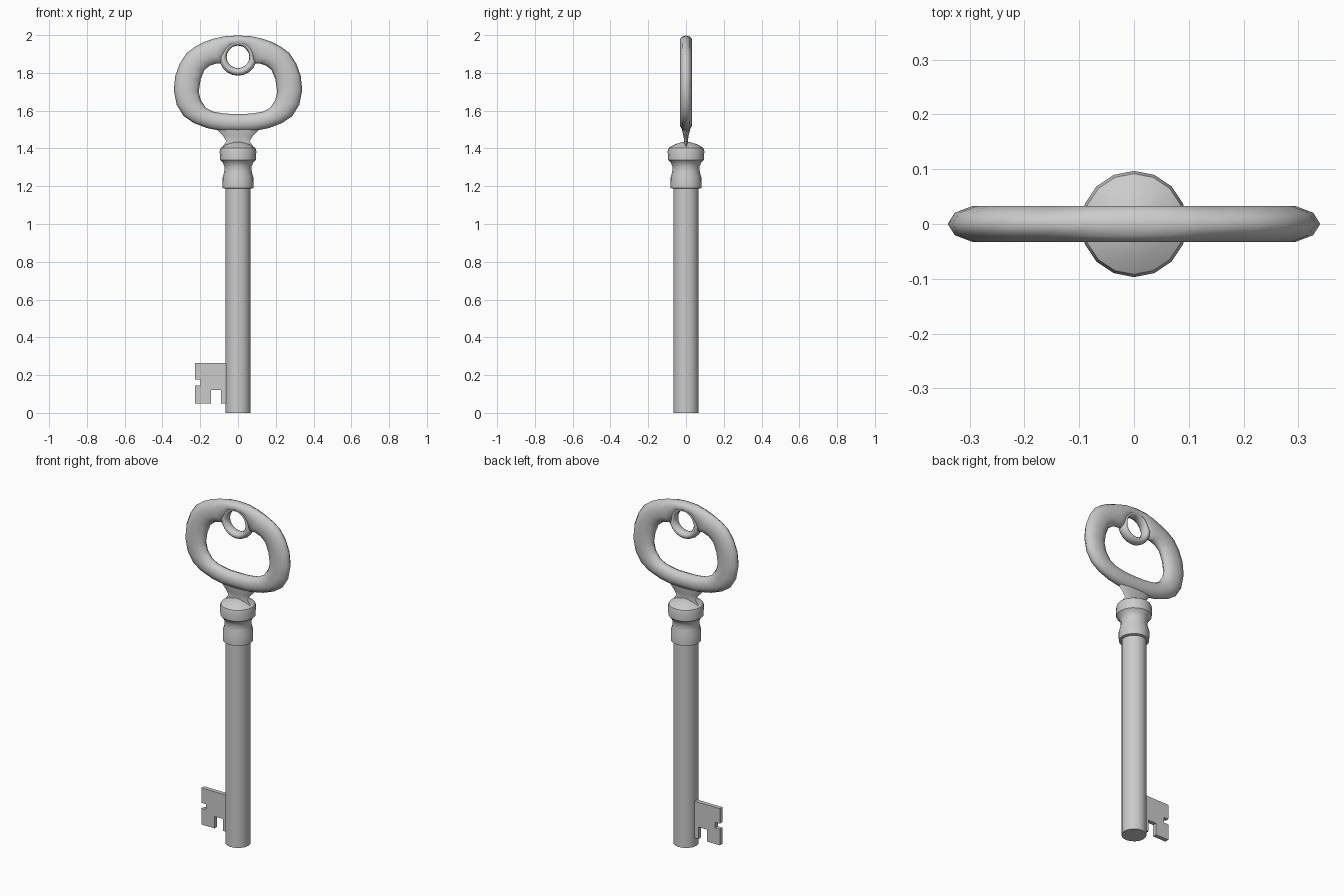
import bpy, math
from math import sin, cos, pi

if "Cube" in bpy.data.objects:
    bpy.data.objects.remove(bpy.data.objects["Cube"])


def make(name, verts, faces, angle=40):
    me = bpy.data.meshes.new(name)
    me.from_pydata(verts, [], faces)
    ob = bpy.data.objects.new(name, me)
    bpy.context.collection.objects.link(ob)
    bpy.ops.object.select_all(action='DESELECT')
    ob.select_set(True)
    bpy.context.view_layer.objects.active = ob
    bpy.ops.object.mode_set(mode='EDIT')
    bpy.ops.mesh.select_all(action='SELECT')
    bpy.ops.mesh.normals_make_consistent(inside=False)
    bpy.ops.object.mode_set(mode='OBJECT')
    bpy.ops.object.shade_smooth_by_angle(angle=math.radians(angle))
    return ob


def loft(name, rings, closed=False, angle=40):
    """Skin a list of equal-sized rings; cap the ends unless closed."""
    n, m = len(rings[0]), len(rings)
    verts = [v for r in rings for v in r]
    faces = []
    for i in range(m if closed else m - 1):
        a, b = i * n, (i + 1) % m * n
        faces += [(a + j, a + (j + 1) % n, b + (j + 1) % n, b + j) for j in range(n)]
    if not closed:
        faces += [tuple(range(n)), tuple(range((m - 1) * n, m * n))]
    return make(name, verts, faces, angle)


def lathe(name, profile, n=16):
    return loft(name, [[(r * cos(2 * pi * k / n), r * sin(2 * pi * k / n), z)
                        for k in range(n)] for r, z in profile])


def section(outer, inner, depth, n=10):
    """Elliptical section spanning an outer and an inner point in the xz plane."""
    ring = []
    for k in range(n):
        t = 2 * pi * k / n
        f = (1 + cos(t)) / 2
        ring.append((inner[0] + (outer[0] - inner[0]) * f, depth * sin(t) / sin(0.4 * pi) if n == 10 else depth * sin(t),
                     inner[1] + (outer[1] - inner[1]) * f))
    return ring


# Shaft and turned collar
lathe("shaft", [(0.067, 0), (0.067, 1.22)])
lathe("collar", [(0.06, 1.185), (0.081, 1.19), (0.082, 1.245), (0.073, 1.275), (0.072, 1.305),
                 (0.08, 1.325), (0.095, 1.34), (0.097, 1.385), (0.092, 1.403),
                 (0.06, 1.422), (0.015, 1.435)])

# Bow: outer and inner outline points of the right half, top to bottom
half = [((0, 1.998), (0, 1.945)), ((0.07, 1.994), (0.035, 1.936)),
        ((0.125, 1.982), (0.06, 1.90)), ((0.175, 1.966), (0.083, 1.848)),
        ((0.225, 1.94), (0.115, 1.85)), ((0.272, 1.905), (0.15, 1.838)),
        ((0.308, 1.85), (0.178, 1.815)), ((0.332, 1.785), (0.198, 1.765)),
        ((0.34, 1.71), (0.208, 1.70)), ((0.325, 1.632), (0.197, 1.655)),
        ((0.288, 1.572), (0.17, 1.615)), ((0.235, 1.535), (0.13, 1.594)),
        ((0.165, 1.508), (0.08, 1.586)), ((0.09, 1.493), (0.04, 1.583)),
        ((0, 1.49), (0, 1.583))]
full = half + [((-o[0], o[1]), (-i[0], i[1])) for o, i in half[-2:0:-1]]
loft("bow", [section(o, i, 0.033) for o, i in full], closed=True, angle=80)

# Small eyelet ring hanging inside the top of the bow
eye = []
for k in range(20):
    t = 2 * pi * k / 20
    s, c = sin(t), cos(t)
    ro = 0.10 if c < 0 else 0.085
    eye.append(section((ro * s, 1.885 + ro * c), (0.06 * s, 1.885 + 0.06 * c), 0.028))
loft("bow_eyelet", eye, closed=True, angle=80)

# Flat flared neck between collar and bow
neck = [(0.085, 0.012, 1.405), (0.062, 0.010, 1.438), (0.078, 0.013, 1.465),
        (0.105, 0.020, 1.493), (0.125, 0.022, 1.52)]
loft("neck", [[(w * cos(2 * pi * k / 12), d * sin(2 * pi * k / 12), z) for k in range(12)]
              for w, d, z in neck], angle=60)

# Bit: notched plate at the foot of the shaft
outline = [(-0.05, 0.265), (-0.228, 0.265), (-0.228, 0.177), (-0.198, 0.177),
           (-0.198, 0.145), (-0.228, 0.145), (-0.228, 0.05), (-0.143, 0.05),
           (-0.143, 0.12), (-0.09, 0.12), (-0.09, 0.05), (-0.05, 0.05)]
loft("bit", [[(x, y, z) for x, z in outline] for y in (-0.012, 0.012)])
